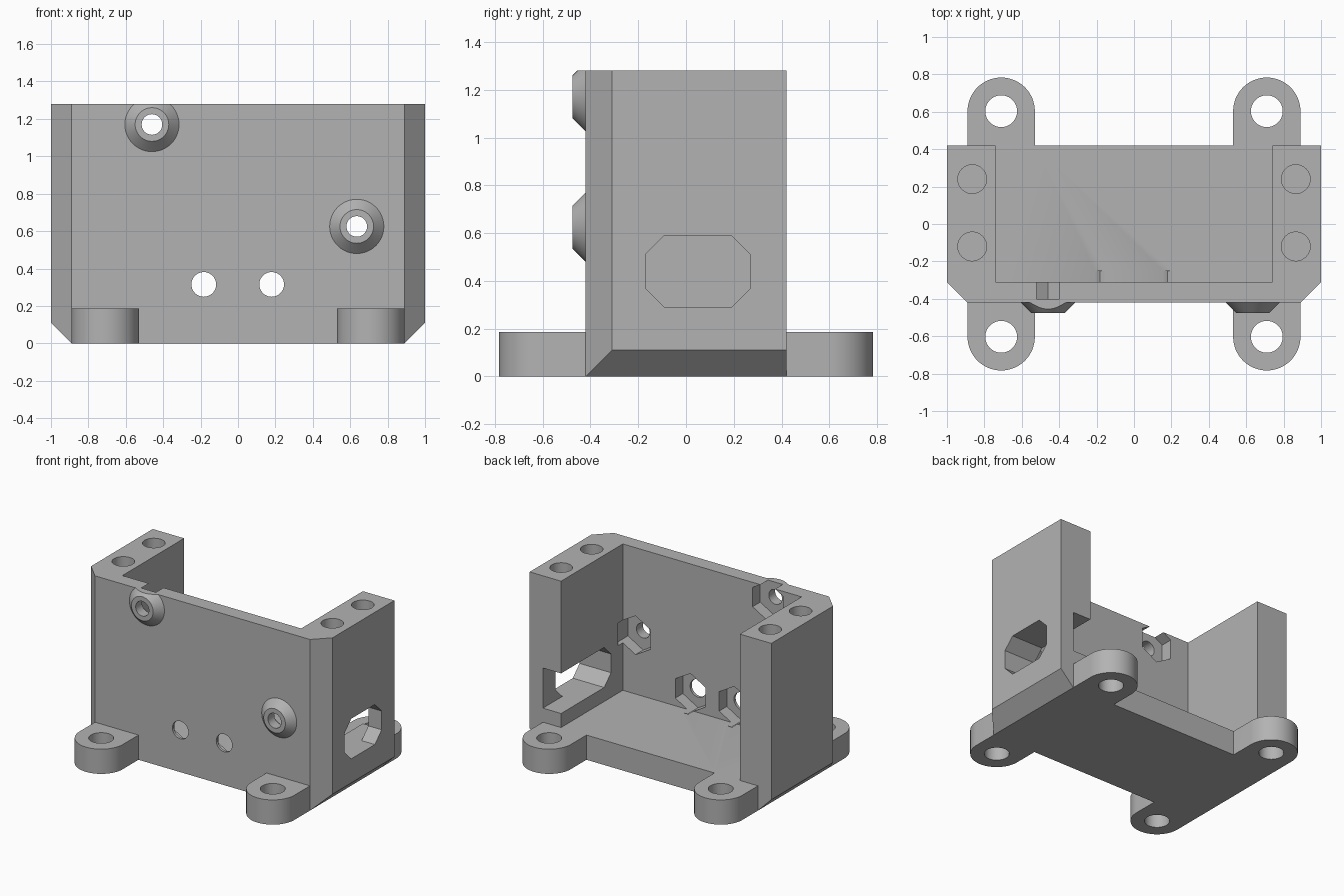
import bpy, bmesh, math
from mathutils import Vector

if "Cube" in bpy.data.objects:
    bpy.data.objects.remove(bpy.data.objects["Cube"])

grey = bpy.data.materials.new("plain grey")
grey.use_nodes = True
COLOUR = (0.45, 0.45, 0.45, 1)
grey.diffuse_color = COLOUR
grey.node_tree.nodes["Principled BSDF"].inputs["Base Color"].default_value = COLOUR

WALL = 0.42      # half depth of the housing
INNER = 0.31     # cavity side of the front wall
TOP = 1.28
FLOOR = 0.185
CUT = 0.11       # chamfer size


def make(name, bm):
    bmesh.ops.recalc_face_normals(bm, faces=bm.faces)
    mesh = bpy.data.meshes.new(name)
    bm.to_mesh(mesh)
    bm.free()
    obj = bpy.data.objects.new(name, mesh)
    bpy.context.collection.objects.link(obj)
    mesh.materials.append(grey)
    return obj


def prism(name, profile, axis, start, end):
    """Extrude a 2D profile along x, y or z; the profile uses the other two axes."""
    bm = bmesh.new()

    def point(a, b):
        return {"x": (start, a, b), "y": (a, start, b), "z": (a, b, start)}[axis]
    face = bm.faces.new([bm.verts.new(point(a, b)) for a, b in profile])
    moved = bmesh.ops.extrude_face_region(bm, geom=[face])["geom"]
    step = Vector([(end - start) * (axis == k) for k in "xyz"])
    bmesh.ops.translate(bm, vec=step, verts=[v for v in moved if isinstance(v, bmesh.types.BMVert)])
    return make(name, bm)


def circle(a, b, r, sides=48):
    # First point sits at the top of the second axis
    turn = 2 * math.pi / sides
    return [(a + r * math.sin(i * turn), b + r * math.cos(i * turn)) for i in range(sides)]


def rect(a0, a1, b0, b1):
    return [(a0, b0), (a1, b0), (a1, b1), (a0, b1)]


def combine(target, tool, operation):
    mod = target.modifiers.new(operation, "BOOLEAN")
    mod.operation = operation
    mod.solver = "EXACT"
    mod.object = tool
    with bpy.context.temp_override(object=target, active_object=target):
        bpy.ops.object.modifier_apply(modifier=mod.name)
    bpy.data.objects.remove(tool)


# Housing block with chamfered lower sides and front corners
section = [(-1, CUT), (CUT - 1, 0), (1 - CUT, 0), (1, CUT), (1, TOP), (-1, TOP)]
housing = prism("housing", section, "y", -WALL, WALL)
bm = bmesh.new()
bm.from_mesh(housing.data)
for side in (-1, 1):
    cut = bmesh.ops.bisect_plane(bm, geom=bm.verts[:] + bm.edges[:] + bm.faces[:],
                                 plane_co=(side, -INNER, 0), plane_no=(side, -1, 0),
                                 clear_outer=True, dist=1e-5)
    bmesh.ops.holes_fill(bm, edges=[e for e in bm.edges if e.is_boundary])
bmesh.ops.recalc_face_normals(bm, faces=bm.faces)
bm.to_mesh(housing.data)
bm.free()

# Rounded mounting tabs
for sx in (-1, 1):
    for sy in (-1, 1):
        cx, cy, r = 0.71 * sx, 0.603 * sy, 0.18
        arc = [(cx + r * math.cos(math.pi * i / 32), cy + sy * r * math.sin(math.pi * i / 32))
               for i in range(33)]
        outline = arc + [(cx - r, 0.3 * sy), (cx + r, 0.3 * sy)]
        combine(housing, prism("tab", outline, "z", 0, FLOOR), "UNION")

# Conical bosses on the front wall
bosses = [(-0.46, 1.17), (0.635, 0.625)]
for x, z in bosses:
    bm = bmesh.new()
    near, far = [[bm.verts.new((a, y, b)) for a, b in circle(x, z, r)]
                 for y, r in ((-0.475, 0.09), (-0.38, 0.185))]
    bm.faces.new(near)
    bm.faces.new(far)
    for i in range(len(near)):
        bm.faces.new((near[i - 1], near[i], far[i], far[i - 1]))
    combine(housing, make("boss", bm), "UNION")
combine(housing, prism("trim", rect(-1.5, 1.5, -1, 1), "z", TOP, 2), "DIFFERENCE")

# Main cavity, open at the top and back
combine(housing, prism("cavity", rect(-0.74, 0.74, -INNER, 0.5), "z", FLOOR, 1.5), "DIFFERENCE")

# Tab holes and blind screw holes in the column tops
for sx in (-1, 1):
    for sy in (-1, 1):
        hole = circle(0.71 * sx, 0.603 * sy, 0.085)
        combine(housing, prism("tab_hole", hole, "z", -0.1, 0.4), "DIFFERENCE")
    for y in (-0.12, 0.24):
        hole = circle(0.865 * sx, y, 0.077)
        combine(housing, prism("screw_hole", hole, "z", 0.7, 1.5), "DIFFERENCE")

# Front wall holes with hexagonal nut pockets behind them
for (x, z), r in zip(bosses + [(-0.183, 0.315), (0.18, 0.315)], (0.055, 0.055, 0.066, 0.066)):
    combine(housing, prism("nut_pocket", circle(x, z, 0.145, 6), "y", -0.4, -0.25), "DIFFERENCE")
    combine(housing, prism("wall_hole", circle(x, z, r), "y", -0.6, -0.35), "DIFFERENCE")

# Octagonal side window, and its inner slot running out through the back
y0, y1, z0, z1, c = -0.17, 0.27, 0.29, 0.59, 0.08
front_half = [(y0 + c, z1), (y0, z1 - c), (y0, z0 + c), (y0 + c, z0)]
window = front_half + [(y1 - c, z0), (y1, z0 + c), (y1, z1 - c), (y1 - c, z1)]
slot = front_half + [(0.6, z0), (0.6, z1)]
combine(housing, prism("slot", slot, "x", 0.6, 0.89), "DIFFERENCE")
combine(housing, prism("window", window, "x", 0.8, 1.2), "DIFFERENCE")

# Smooth round surfaces, keep edges sharp
bpy.ops.object.select_all(action="DESELECT")
housing.select_set(True)
bpy.context.view_layer.objects.active = housing
bpy.ops.object.shade_smooth_by_angle(angle=math.radians(30))
